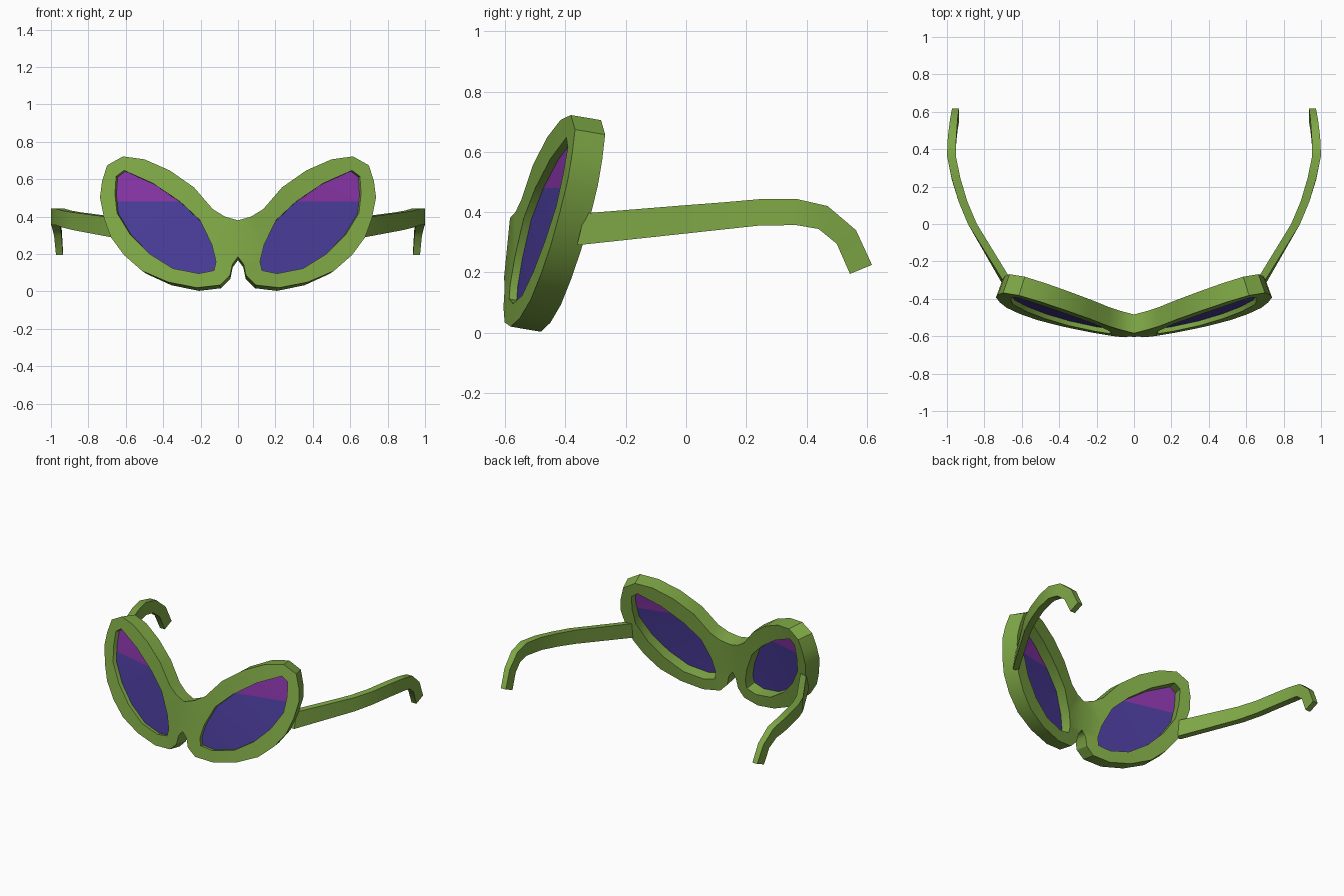
import bpy, bmesh, math
from mathutils import Vector

if "Cube" in bpy.data.objects:
    bpy.data.objects.remove(bpy.data.objects["Cube"])


def material(name, rgb):
    m = bpy.data.materials.new(name)
    m.diffuse_color = (*rgb, 1)
    m.use_nodes = True
    m.node_tree.nodes["Principled BSDF"].inputs["Base Color"].default_value = m.diffuse_color
    return m


GREEN = material("frame green", (0.21, 0.39, 0.06))
PURPLE = material("lens purple", (0.235, 0.034, 0.37))
INDIGO = material("lens indigo", (0.068, 0.045, 0.32))

# Half outlines seen from the front (x, z)
RIM = [(0, .38), (.07, .40), (.135, .44), (.235, .556), (.365, .647), (.50, .706),
       (.615, .722), (.70, .674), (.727, .588), (.738, .503), (.716, .39), (.68, .29),
       (.61, .195), (.513, .11), (.374, .05), (.22, .02), (.096, .034), (.043, .085),
       (.03, .145), (0, .185)]
HOLE = [(.61, .647), (.652, .615), (.658, .52), (.647, .42), (.577, .305), (.476, .203),
        (.348, .123), (.21, .096), (.128, .112), (.118, .16), (.14, .25), (.203, .38),
        (.31, .48), (.455, .578)]


def warp(x, z, t):
    """Tilt and sweep the flat front; t = 0 at the front, 1 at the back."""
    y = -.622 + .172 * x + .1 * z + .14 * x * z
    return Vector((x * (1 - .05 * t), y + .1 * t, z - .017 * t))


def finish(bm, name, mats, angle=None):
    me = bpy.data.meshes.new(name)
    bm.to_mesh(me)
    bm.free()
    for m in mats:
        me.materials.append(m)
    ob = bpy.data.objects.new(name, me)
    bpy.context.collection.objects.link(ob)
    mod = ob.modifiers.new("mirror", 'MIRROR')
    mod.use_clip = True
    mod.merge_threshold = .0005
    if angle:
        bpy.ops.object.select_all(action='DESELECT')
        ob.select_set(True)
        bpy.context.view_layer.objects.active = ob
        bpy.ops.object.shade_smooth_by_angle(angle=math.radians(angle))
    return ob


# Frame front: outline with a lens hole, extruded back and mirrored
bm = bmesh.new()
edges = []
for loop in (RIM, HOLE):
    vs = [bm.verts.new((x, 0, z)) for x, z in loop]
    edges += [bm.edges.new((vs[i - 1], vs[i])) for i in range(len(vs))]
bmesh.ops.triangle_fill(bm, use_beauty=True, edges=edges, normal=(0, -1, 0))
ext = bmesh.ops.extrude_face_region(bm, geom=bm.faces[:], use_keep_orig=True)
for v in ext["geom"]:
    if isinstance(v, bmesh.types.BMVert):
        v.co.y = 1
for v in bm.verts:
    v.co = warp(v.co.x, v.co.z, v.co.y)
bmesh.ops.recalc_face_normals(bm, faces=bm.faces[:])
middle = [f for f in bm.faces if all(abs(v.co.x) < 1e-5 for v in f.verts)]
bmesh.ops.delete(bm, geom=middle, context='FACES_ONLY')
finish(bm, "frame_front", [GREEN], 30)

# Lenses: thin sheets, purple above the horizontal split
SPLIT = .484
bm = bmesh.new()
bm.faces.new([bm.verts.new((x, 0, z)) for x, z in reversed(HOLE)])
bmesh.ops.bisect_plane(bm, geom=bm.verts[:] + bm.edges[:] + bm.faces[:],
                       plane_co=(0, 0, SPLIT), plane_no=(0, 0, 1))
for f in bm.faces:
    f.material_index = 1 if f.calc_center_median().z > SPLIT else 0
bmesh.ops.triangulate(bm, faces=bm.faces[:])
for f in bm.faces:
    f.normal_update()
    if f.normal.y > 0:
        f.normal_flip()
for v in bm.verts:
    v.co = warp(v.co.x, v.co.z, .25)
finish(bm, "lenses", [INDIGO, PURPLE])

# Temple arms: top (y, z), bottom (y, z), outer x, inner x
ARM = [(-.335, .396, -.362, .29, .68, .635),
       (0, .423, 0, .329, .888, .84),
       (.12, .432, .12, .342, .938, .891),
       (.245, .443, .24, .355, .975, .928),
       (.365, .444, .365, .357, 1.0, .953),
       (.47, .42, .44, .344, .995, .95),
       (.564, .34, .50, .295, .983, .943),
       (.617, .225, .544, .195, .973, .936)]
bm = bmesh.new()
prev = None
for yt, zt, yb, zb, xo, xi in ARM:
    ring = [bm.verts.new(p) for p in ((xo, yt, zt), (xi, yt, zt), (xi, yb, zb), (xo, yb, zb))]
    if prev:
        for i in range(4):
            bm.faces.new((prev[i - 1], prev[i], ring[i], ring[i - 1]))
    else:
        bm.faces.new(ring)
    prev = ring
bm.faces.new(prev)
bmesh.ops.recalc_face_normals(bm, faces=bm.faces[:])
finish(bm, "temple_arms", [GREEN], 30)
